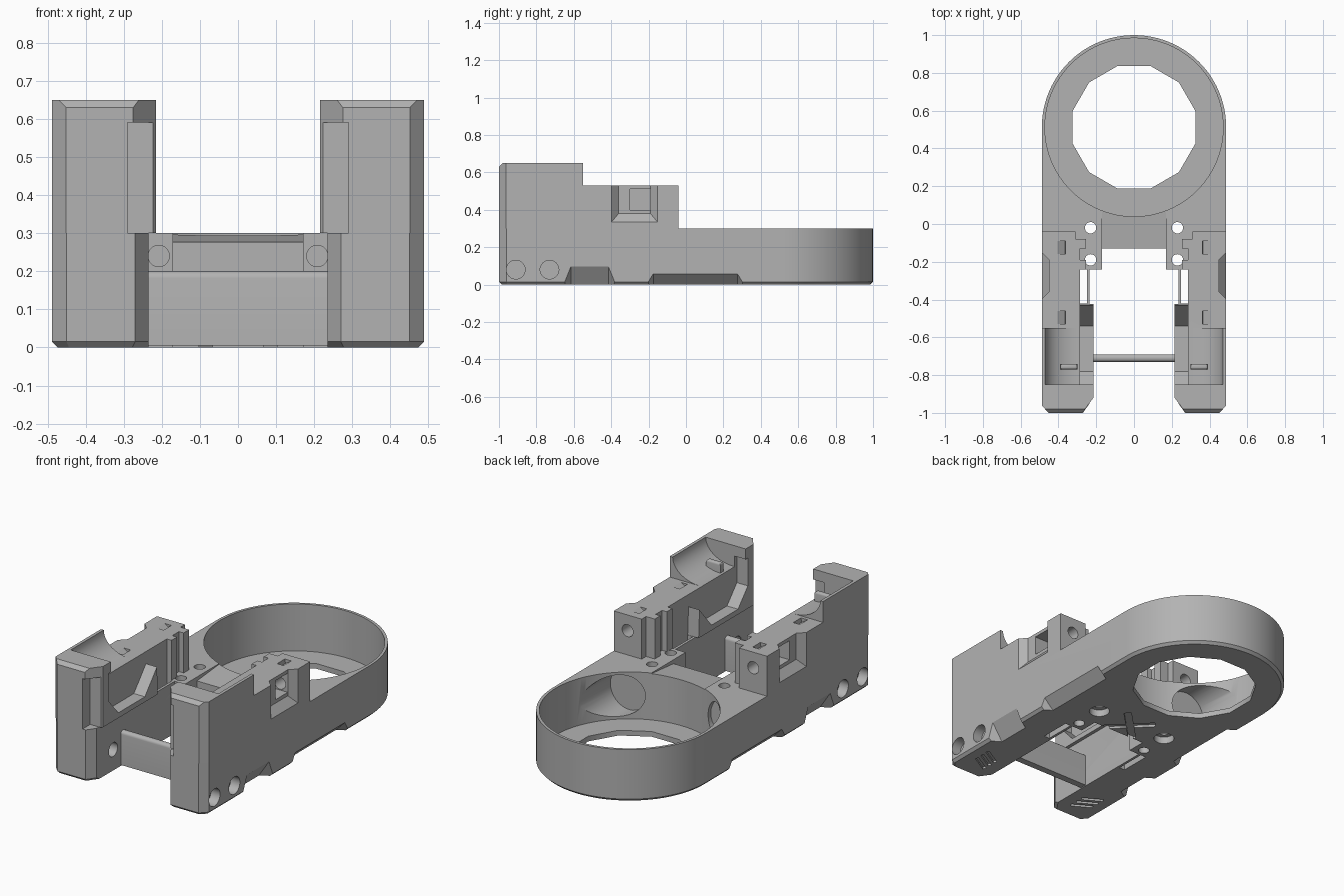
import bpy, bmesh, math
from mathutils import Matrix, Vector

cube = bpy.data.objects.get("Cube")
if cube:
    bpy.data.objects.remove(cube, do_unlink=True)

grey = bpy.data.materials.new("plain_grey")
grey.use_nodes = True
colour = (0.45, 0.45, 0.45, 1)
grey.diffuse_color = colour
grey.node_tree.nodes["Principled BSDF"].inputs["Base Color"].default_value = colour


def finish(name, bm):
    bmesh.ops.recalc_face_normals(bm, faces=bm.faces)
    me = bpy.data.meshes.new(name)
    bm.to_mesh(me)
    bm.free()
    ob = bpy.data.objects.new(name, me)
    me.materials.append(grey)
    bpy.context.collection.objects.link(ob)
    return ob


def prism(name, pts, lo, hi, axis, chamfer=None, width=0.015):
    """Extrude a 2D outline along an axis; chamfer(a, b) picks edges to bevel."""
    place = {"x": lambda p, t: (t, *p), "y": lambda p, t: (p[0], t, p[1]),
             "z": lambda p, t: (*p, t)}[axis]
    bm = bmesh.new()
    a = [bm.verts.new(place(p, lo)) for p in pts]
    b = [bm.verts.new(place(p, hi)) for p in pts]
    bm.faces.new(a)
    bm.faces.new(b)
    for i in range(len(pts)):
        j = (i + 1) % len(pts)
        bm.faces.new((a[i], a[j], b[j], b[i]))
    bmesh.ops.recalc_face_normals(bm, faces=bm.faces)
    if chamfer:
        edges = [e for e in bm.edges if chamfer(e.verts[0].co, e.verts[1].co)]
        bmesh.ops.bevel(bm, geom=edges, offset=width, segments=1, affect="EDGES")
    return finish(name, bm)


def box(name, x0, x1, y0, y1, z0, z1, turn=0, round_edges=0):
    bm = bmesh.new()
    bmesh.ops.create_cube(bm, size=1)
    mid = Vector(((x0 + x1) / 2, (y0 + y1) / 2, (z0 + z1) / 2))
    bm.transform(Matrix.Translation(mid) @ Matrix.Rotation(math.radians(turn), 4, "Z")
                 @ Matrix.Diagonal((x1 - x0, y1 - y0, z1 - z0, 1)))
    if round_edges:
        top = [e for e in bm.edges if all(v.co.z > mid.z for v in e.verts)]
        bmesh.ops.bevel(bm, geom=top, offset=round_edges, segments=4,
                        profile=0.5, affect="EDGES")
    return finish(name, bm)


def hull(name, pts):
    bm = bmesh.new()
    for p in pts:
        bm.verts.new(p)
    bmesh.ops.convex_hull(bm, input=bm.verts)
    return finish(name, bm)


def cylinder(c, r, lo, hi, axis, n=32, phase=0):
    angles = [math.tau * (i + phase) / n for i in range(n)]
    pts = [(c[0] + r * math.cos(t), c[1] + r * math.sin(t)) for t in angles]
    return prism("cutter", pts, lo, hi, axis)


def cut(ob, *cutters):
    bpy.context.view_layer.objects.active = ob
    for c in cutters:
        mod = ob.modifiers.new("cut", "BOOLEAN")
        mod.operation, mod.solver, mod.object = "DIFFERENCE", "EXACT", c
        bpy.ops.object.modifier_apply(modifier=mod.name)
        bpy.data.objects.remove(c, do_unlink=True)


def mirror(ob):
    """Open the centre plane, mirror the half and shade it."""
    bm = bmesh.new()
    bm.from_mesh(ob.data)
    inner = [f for f in bm.faces if all(abs(v.co.x) < 1e-4 for v in f.verts)]
    bmesh.ops.delete(bm, geom=inner, context="FACES")
    bm.to_mesh(ob.data)
    bm.free()
    ob.modifiers.new("mirror", "MIRROR").merge_threshold = 0.0005
    bpy.ops.object.select_all(action="DESELECT")
    ob.select_set(True)
    bpy.context.view_layer.objects.active = ob
    bpy.ops.object.shade_smooth_by_angle(angle=math.radians(30))


# Lower frame: half plan with the ring at the back and a leg at the front
RY, R = 0.512, 0.488
arc = [(R * math.sin(math.pi / 2 * i / 24), RY + R * math.cos(math.pi / 2 * i / 24))
       for i in range(25)]
arc[0] = (0, RY + R)
plan = arc + [(R, -0.96), (0.45, -1), (0.27, -1), (0.235, -0.95), (0.235, -0.24),
              (0.17, -0.24), (0.17, -0.13), (0, -0.13)]
frame = prism("lower_frame", plan, 0, 0.3, "z",
              lambda a, b: a.z == b.z == 0 and (a.x > 0 or b.x > 0)
              and not (a.x < 0.24 and b.x < 0.24 and a.y < 0.1))
# Ring pocket, twelve-sided floor opening, corner pockets
cut(frame,
    cylinder((0, RY), 0.472, 0.03, 0.4, "z", 96),
    cylinder((0, RY), 0.336, -0.1, 0.1, "z", 12, 0.5),
    cylinder((0.32, 0.165), 0.12, 0.06, 0.4, "y"))
# Sloping bridge top, slot beside the rib
cut(frame,
    hull("cutter", [(x, y, z) for x in (-0.17, 0.17)
                    for y, z in ((0.08, 0.297), (0.08, 0.4), (-0.15, 0.275), (-0.15, 0.4))]),
    box("cutter", 0.25, 0.285, -0.42, -0.24, -0.1, 0.4))
# Screw holes in the bridge posts
for y in (-0.02, -0.19):
    cut(frame, cylinder((0.23, y), 0.03, -0.1, 0.4, "z"))
cut(frame,
    cylinder((0.23, -0.02), 0.055, -0.1, 0.04, "z"),
    cylinder((0.208, 0.24), 0.028, -0.3, -0.1, "y"),
    cylinder((-0.8, 0.12), 0.04, 0.2, 0.3, "x"))
# Round recesses in the outer sides
for y in (-0.91, -0.73):
    cut(frame, cylinder((y, 0.08), 0.05, 0.43, 0.6, "x"))
# Sloped notches along the bottom outer edges
for y0, y1, h in ((-0.67, -0.36, 0.115), (-0.23, 0.33, 0.07)):
    a, b = y0 + 0.055, y1 - 0.055
    cut(frame, hull("cutter", [(0.5, y0, -0.02), (0.5, y1, -0.02), (0.5, a, h), (0.5, b, h),
                               (0.41, a, -0.02), (0.41, b, -0.02)]))
# Engraved cross and foot grooves underneath
for turn in (45, -45):
    cut(frame, box("cutter", -0.14, 0.14, -0.055, -0.015, -0.05, 0.014, turn))
for k in range(3):
    y = -0.88 + 0.045 * k
    cut(frame, box("cutter", 0.3, 0.42, y, y + 0.02, -0.05, 0.012, 30))
mirror(frame)

# Upper arm: stepped side outline with chamfered front
side = [(-1, 0.3), (-1, 0.65), (-0.55, 0.65), (-0.55, 0.53), (-0.04, 0.53), (-0.04, 0.3)]
arm = prism("upper_arm", side, 0.215, R, "x",
            lambda a, b: a.y == b.y == -1 and max(a.z, b.z) > 0.5, 0.02)
cut(arm,
    # front inner corner and front outer corner
    prism("cutter", [(0.2, -1.05), (0.275, -1.05), (0.275, -1), (0.2, -0.9)], 0.2, 0.7, "z"),
    prism("cutter", [(0.45, -1.001), (0.5, -1.05), (0.5, -0.95)], 0.2, 0.7, "z"),
    # window in the front edge
    box("cutter", 0.2, 0.29, -1.1, -0.93, 0.2, 0.59),
    # inner recess with sloping rim
    prism("cutter", [(-0.87, 0.59), (-0.87, 0.43), (-0.78, 0.33), (-0.54, 0.33),
                     (-0.43, 0.46), (-0.42, 0.25), (-0.24, 0.25), (-0.24, 0.7),
                     (-0.85, 0.7), (-0.85, 0.59)], 0.15, 0.285, "x"),
    # steps on the rear tower
    box("cutter", 0.15, 0.255, -0.245, 0.05, 0.25, 0.6),
    box("cutter", 0.15, 0.31, -0.08, 0.05, 0.25, 0.6),
    box("cutter", 0.15, 0.285, -0.19, -0.13, 0.25, 0.6))
# Curved cradle in the raised front
curve = [(0.3 + 0.17 * math.sin(t), 0.65 - 0.12 * math.cos(t))
         for t in [math.pi / 2 * i / 10 for i in range(11)]]
cut(arm, prism("cutter", [(0.15, 0.53)] + curve + [(0.47, 0.75), (0.15, 0.75)],
               -0.85, -0.5, "y"))
# Side window with a deeper nut pocket and its bolt hole
cut(arm,
    hull("cutter", [(x, y, z) for x, y0, y1, z0 in ((0.5, -0.41, -0.14, 0.32),
                                                  (0.45, -0.36, -0.19, 0.38))
                    for y in (y0, y1) for z in (z0, 0.6)]),
    box("cutter", 0.36, 0.48, -0.3, -0.19, 0.4, 0.51),
    cylinder((0.4, 0.44), 0.035, -0.25, 0.05, "y"))
# Small wedge pockets on top
for y in (-0.125, -0.495):
    cut(arm, hull("cutter", [(x, y + dy, z) for dy in (-0.035, 0.035)
                             for x, z in ((0.36, 0.54), (0.42, 0.54), (0.365, 0.505))]))
mirror(arm)

# Cradle tab, and the cross wall between the legs
tab = box("cradle_tab", 0.3, 0.39, -0.77, -0.74, 0.5, 0.585, 0, 0.012)
mirror(tab)
wall = box("cross_wall", 0, 0.24, -0.73, -0.69, 0.005, 0.2)
bm = bmesh.new()
bm.from_mesh(wall.data)
rim = [e for e in bm.edges if all(v.co.z > 0.15 for v in e.verts)
       and abs(e.verts[0].co.y - e.verts[1].co.y) < 1e-5]
bmesh.ops.bevel(bm, geom=rim, offset=0.018, segments=5, profile=0.5, affect="EDGES")
bm.to_mesh(wall.data)
bm.free()
mirror(wall)
